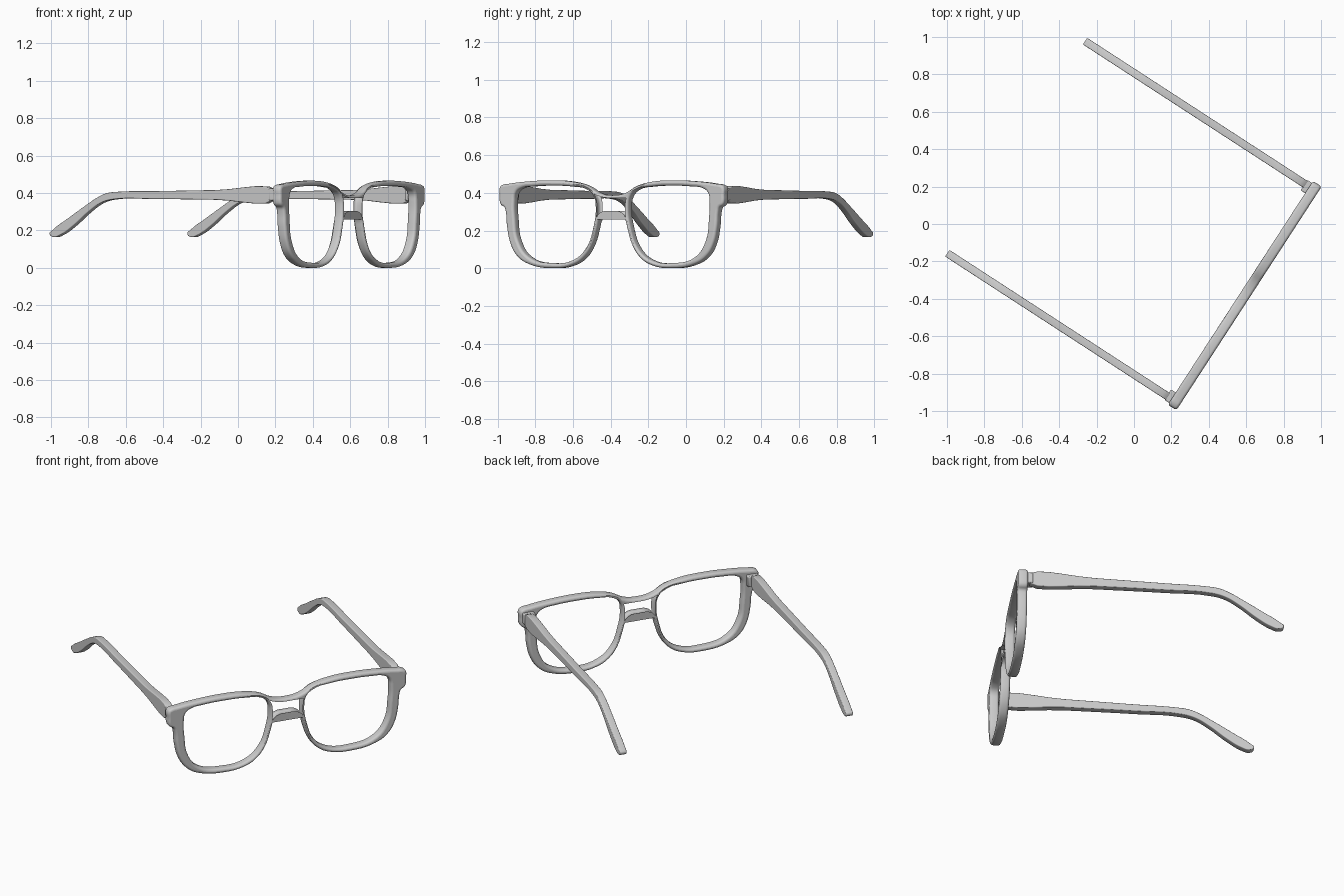
import bpy, math
from mathutils import Matrix

if "Cube" in bpy.data.objects:
    bpy.data.objects.remove(bpy.data.objects["Cube"])

# The glasses stand turned about z; parts are laid out in a local frame (x = width, y = back)
PLACE = Matrix.Translation((0.592, -0.383, 0)) @ Matrix.Rotation(math.radians(57), 4, 'Z')
RX = Matrix.Rotation(math.pi / 2, 4, 'X')
RZ = Matrix.Rotation(math.pi / 2, 4, 'Z')


def plate(name, loops, thickness, bevel, local, res=5):
    """Filled smooth outlines, extruded with rounded rims, as a mesh."""
    cu = bpy.data.curves.new(name, 'CURVE')
    cu.dimensions = '2D'
    cu.fill_mode = 'BOTH'
    cu.resolution_u = res
    cu.extrude = thickness / 2 - bevel
    cu.bevel_depth = bevel
    cu.bevel_resolution = 3
    cu.offset = -bevel
    for pts in loops:
        sp = cu.splines.new('BEZIER')
        sp.bezier_points.add(len(pts) - 1)
        for bp, p in zip(sp.bezier_points, pts):
            bp.co = (p[0], p[1], 0)
            bp.handle_left_type = bp.handle_right_type = 'AUTO'
        sp.use_cyclic_u = True
    ob = bpy.data.objects.new(name, cu)
    bpy.context.collection.objects.link(ob)
    finish(ob, local, convert=True)
    return ob


def finish(ob, local, convert=False):
    bpy.ops.object.select_all(action='DESELECT')
    ob.select_set(True)
    bpy.context.view_layer.objects.active = ob
    if convert:
        bpy.ops.object.convert(target='MESH')
        ob = bpy.context.object
    ob.data.transform(PLACE @ local)
    bpy.ops.object.shade_smooth_by_angle(angle=math.radians(40))


# Front frame: right half of the outline, mirrored, plus two lens openings
half = [(0.08, 0.398), (0.16, 0.438), (0.254, 0.459), (0.38, 0.466), (0.54, 0.46),
        (0.655, 0.448), (0.698, 0.44), (0.71, 0.428), (0.711, 0.39), (0.709, 0.35),
        (0.70, 0.335), (0.68, 0.322), (0.672, 0.30), (0.664, 0.22), (0.64, 0.125),
        (0.60, 0.065), (0.53, 0.023), (0.38, 0.0), (0.25, 0.016), (0.18, 0.055),
        (0.13, 0.12), (0.098, 0.21), (0.084, 0.255), (0.06, 0.283)]
outline = [(0, 0.387)] + half + [(0, 0.29)] + [(-x, z) for x, z in reversed(half)]
lens = [(0.378, 0.438), (0.50, 0.434), (0.575, 0.424), (0.608, 0.40), (0.617, 0.35),
        (0.613, 0.26), (0.595, 0.15), (0.53, 0.062), (0.378, 0.027), (0.24, 0.046),
        (0.16, 0.112), (0.117, 0.22), (0.103, 0.32), (0.115, 0.38), (0.155, 0.416),
        (0.25, 0.433)]
plate("front_frame", [outline, lens, [(-x, z) for x, z in reversed(lens)]],
      0.055, 0.014, RX)

# Side arms: side profile with the bent ear end
arm = [(0.04, 0.36), (0.04, 0.39), (0.04, 0.42), (0.40, 0.416), (0.80, 0.41),
       (1.02, 0.407), (1.094, 0.399), (1.145, 0.38), (1.24, 0.326), (1.336, 0.267),
       (1.437, 0.203), (1.457, 0.182), (1.432, 0.165), (1.388, 0.176),
       (1.305, 0.226), (1.21, 0.299), (1.13, 0.347), (1.05, 0.366), (0.80, 0.368),
       (0.40, 0.364)]
for side, sx in (("left", -1), ("right", 1)):
    plate(side + "_arm", [arm], 0.042, 0.005,
          Matrix.Translation((sx * 0.676, 0, 0)) @ RZ @ RX)

    # Hinge block between frame and arm
    bpy.ops.mesh.primitive_cube_add(size=1)
    hinge = bpy.context.object
    hinge.name = side + "_hinge"
    hinge.data.transform(Matrix.Diagonal((0.066, 0.04, 0.064, 1)))
    mod = hinge.modifiers.new("bevel", 'BEVEL')
    mod.width = 0.006
    mod.segments = 2
    finish(hinge, Matrix.Translation((sx * 0.668, 0.037, 0.392)))
